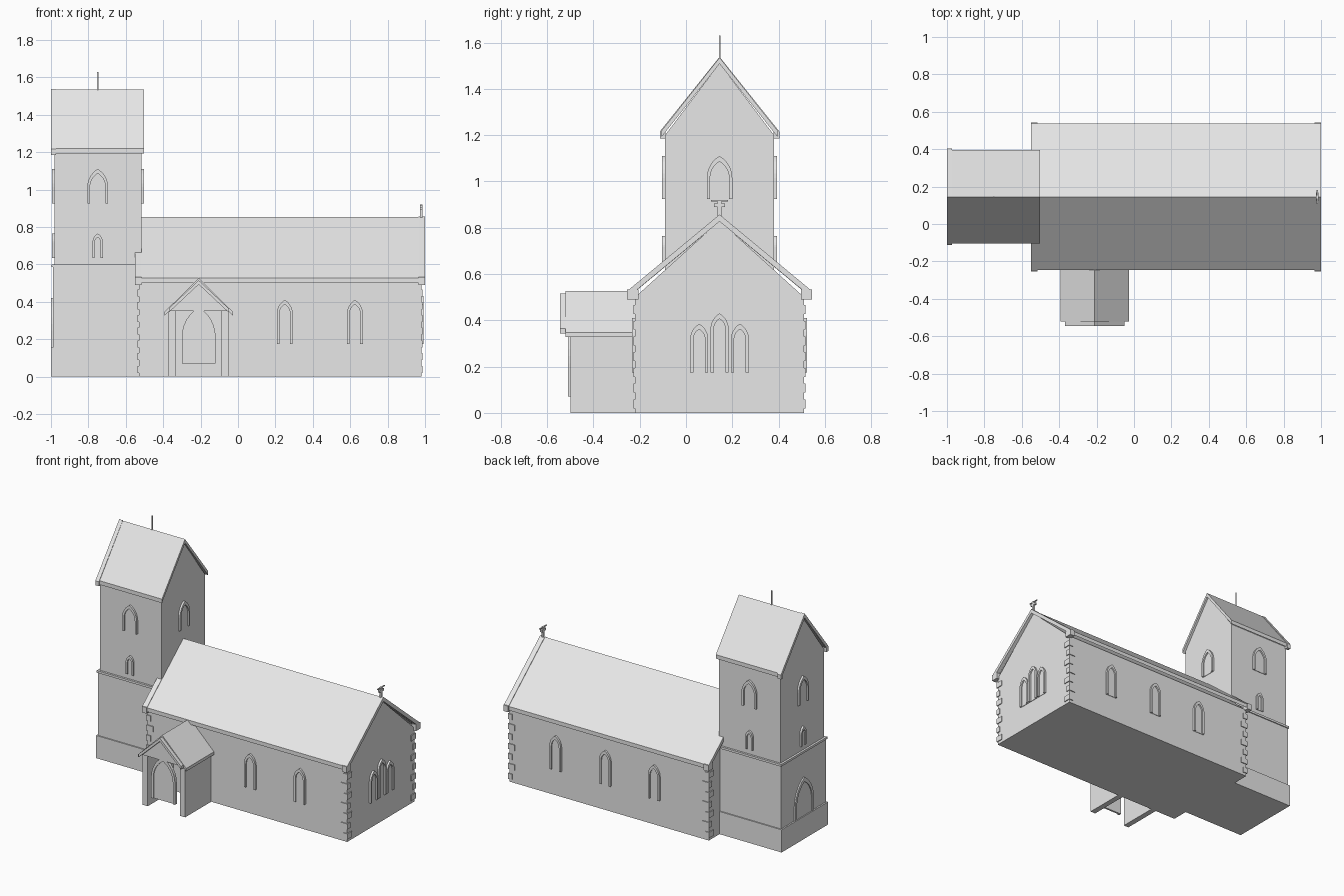
import bpy, bmesh, math

cube = bpy.data.objects.get("Cube")
if cube:
    bpy.data.objects.remove(cube, do_unlink=True)

stone = bpy.data.materials.new("pale_stone")
stone.use_nodes = True
stone.diffuse_color = (0.8, 0.8, 0.8, 1)
stone.node_tree.nodes["Principled BSDF"].inputs["Base Color"].default_value = (0.8, 0.8, 0.8, 1)

MID = 0.145      # y of the nave and tower ridge


def prism(name, outline, axis, a, b):
    """Extrude an outline (horizontal, z) along x or y from a to b."""
    bm = bmesh.new()

    def place(p, d):
        return bm.verts.new((d, p[0], p[1]) if axis == "x" else (p[0], d, p[1]))
    start = [place(p, a) for p in outline]
    end = [place(p, b) for p in outline]
    bm.faces.new(start)
    bm.faces.new(end[::-1])
    n = len(outline)
    for i in range(n):
        j = (i + 1) % n
        bm.faces.new((start[i], end[i], end[j], start[j]))
    bmesh.ops.recalc_face_normals(bm, faces=bm.faces)
    mesh = bpy.data.meshes.new(name)
    bm.to_mesh(mesh)
    bm.free()
    mesh.materials.append(stone)
    obj = bpy.data.objects.new(name, mesh)
    bpy.context.collection.objects.link(obj)
    return obj


def box(name, x0, x1, y0, y1, z0, z1):
    return prism(name, [(x0, z0), (x1, z0), (x1, z1), (x0, z1)], "y", y0, y1)


def gable(mid, half, base, eave, apex):
    return [(mid - half, base), (mid + half, base), (mid + half, eave),
            (mid, apex), (mid - half, eave)]


def chevron(mid, half, eave, apex, thick):
    return [(mid - half, eave), (mid, apex), (mid + half, eave),
            (mid + half, eave - thick), (mid, apex - thick), (mid - half, eave - thick)]


def arch(c, w, z0, z1):
    """Pointed arch running from the right foot over the apex to the left foot."""
    spring = z1 - w * math.sin(math.pi / 3)
    right = []
    for i in range(7):
        t = math.pi / 3 * i / 6
        right.append((w * math.cos(t) - w / 2, spring + w * math.sin(t)))
    half = [(w / 2, z0)] + right
    return [(c + h, z) for h, z in half] + [(c - h, z) for h, z in half[-2::-1]]


def window(name, axis, wall, side, c, w, z0, z1, rim=0.014, depth=0.013):
    """Raised arched surround with a thin pane, on a wall facing side."""
    outer = arch(c, w, z0, z1)
    inner = arch(c, w - 2 * rim, z0, z1 - 1.7 * rim)
    prism(name + "_surround", outer + inner[::-1], axis, wall - side * 0.01, wall + side * depth)
    prism(name + "_pane", inner, axis, wall - side * 0.01, wall + side * 0.003)


# Nave walls, roof and gable copings
prism("nave_walls", gable(MID, 0.365, 0, 0.5, 0.83), "x", -0.53, 0.98)
prism("nave_roof", chevron(MID, 0.392, 0.528, 0.853, 0.027), "x", -0.53, 0.975)
for end, x0, x1 in (("west", -0.55, -0.515), ("east", 0.965, 1.0)):
    prism(end + "_coping", chevron(MID, 0.395, 0.53, 0.857, 0.03), "x", x0, x1)
    for side in (-1, 1):
        y = MID + side * 0.375
        box(end + "_kneeler", x0, x1, y - 0.024, y + 0.024, 0.49, 0.532)

# Alternating corner stones
for x, sx in ((-0.53, -1), (0.98, 1)):
    for side in (-1, 1):
        y = MID + side * 0.365
        for i in range(7):
            long_x, long_y = (0.045, 0.025) if i % 2 else (0.025, 0.045)
            xs = sorted((x + sx * 0.006, x - sx * long_x))
            ys = sorted((y + side * 0.006, y - side * long_y))
            z = 0.02 + i * 0.068
            box("corner_stone", *xs, *ys, z, z + 0.038)

# Nave windows
for x in (0.25, 0.625):
    window("front_window", "y", -0.22, -1, x, 0.085, 0.175, 0.41)
for x in (-0.12, 0.25, 0.625):
    window("back_window", "y", 0.51, 1, x, 0.085, 0.175, 0.41)
for off, top in ((-0.088, 0.385), (0, 0.43), (0.088, 0.385)):
    window("east_window", "x", 0.98, 1, MID + off, 0.078, 0.175, top)

# Cross on the east gable
box("cross_post", 0.973, 0.987, MID - 0.008, MID + 0.008, 0.84, 0.92)
box("cross_arm", 0.973, 0.987, MID - 0.023, MID + 0.023, 0.89, 0.905)
box("cross_cap", 0.976, 0.984, MID - 0.037, MID + 0.037, 0.914, 0.92)

# Tower stages
box("tower_plinth", -1.0, -0.5, MID - 0.25, MID + 0.25, 0, 0.155)
box("tower_lower", -0.99, -0.51, MID - 0.242, MID + 0.242, 0.155, 0.585)
box("tower_band", -0.996, -0.504, MID - 0.249, MID + 0.249, 0.585, 0.6)
prism("tower_upper", gable(MID, 0.235, 0.6, 1.2, 1.51), "x", -0.982, -0.515)

# Tower roof, coping and finial
prism("tower_roof", chevron(MID, 0.25, 1.22, 1.535, 0.027), "x", -0.995, -0.502)
prism("tower_coping", chevron(MID, 0.258, 1.216, 1.538, 0.03), "x", -1.0, -0.973)
for side in (-1, 1):
    y = MID + side * 0.245
    box("tower_kneeler", -1.0, -0.973, y - 0.012, y + 0.012, 1.185, 1.215)
box("tower_finial", -0.753, -0.747, MID - 0.003, MID + 0.003, 1.52, 1.63)

# Tower windows and west door
for side in (-1, 1):
    wall = MID + side * 0.235
    window("belfry_window", "y", wall, side, -0.75, 0.11, 0.925, 1.11)
    window("tower_slit", "y", wall, side, -0.75, 0.056, 0.635, 0.765, 0.012)
for wall, side in ((-0.982, -1), (-0.515, 1)):
    window("belfry_window", "x", wall, side, MID, 0.11, 0.925, 1.11)
window("tower_slit", "x", -0.982, -1, MID, 0.056, 0.635, 0.765, 0.012)
window("west_door", "x", -0.99, -1, MID, 0.2, 0.155, 0.42, 0.018, 0.009)

# Porch with open sides of the doorway
PORCH = -0.21
for side in (-1, 1):
    x = PORCH + side * 0.142
    box("porch_wall", x - 0.019, x + 0.019, -0.5, -0.21, 0, 0.35)
prism("porch_gable", [(PORCH - 0.155, 0.35), (PORCH + 0.155, 0.35), (PORCH, 0.5)],
      "y", -0.515, -0.49)
prism("porch_roof", chevron(PORCH, 0.182, 0.347, 0.527, 0.02), "y", -0.52, -0.21)
prism("porch_bargeboard", chevron(PORCH, 0.16, 0.365, 0.515, 0.022), "y", -0.545, -0.515)
window("porch_door", "y", -0.5, -1, PORCH, 0.18, 0.07, 0.37, 0.016, 0.01)
